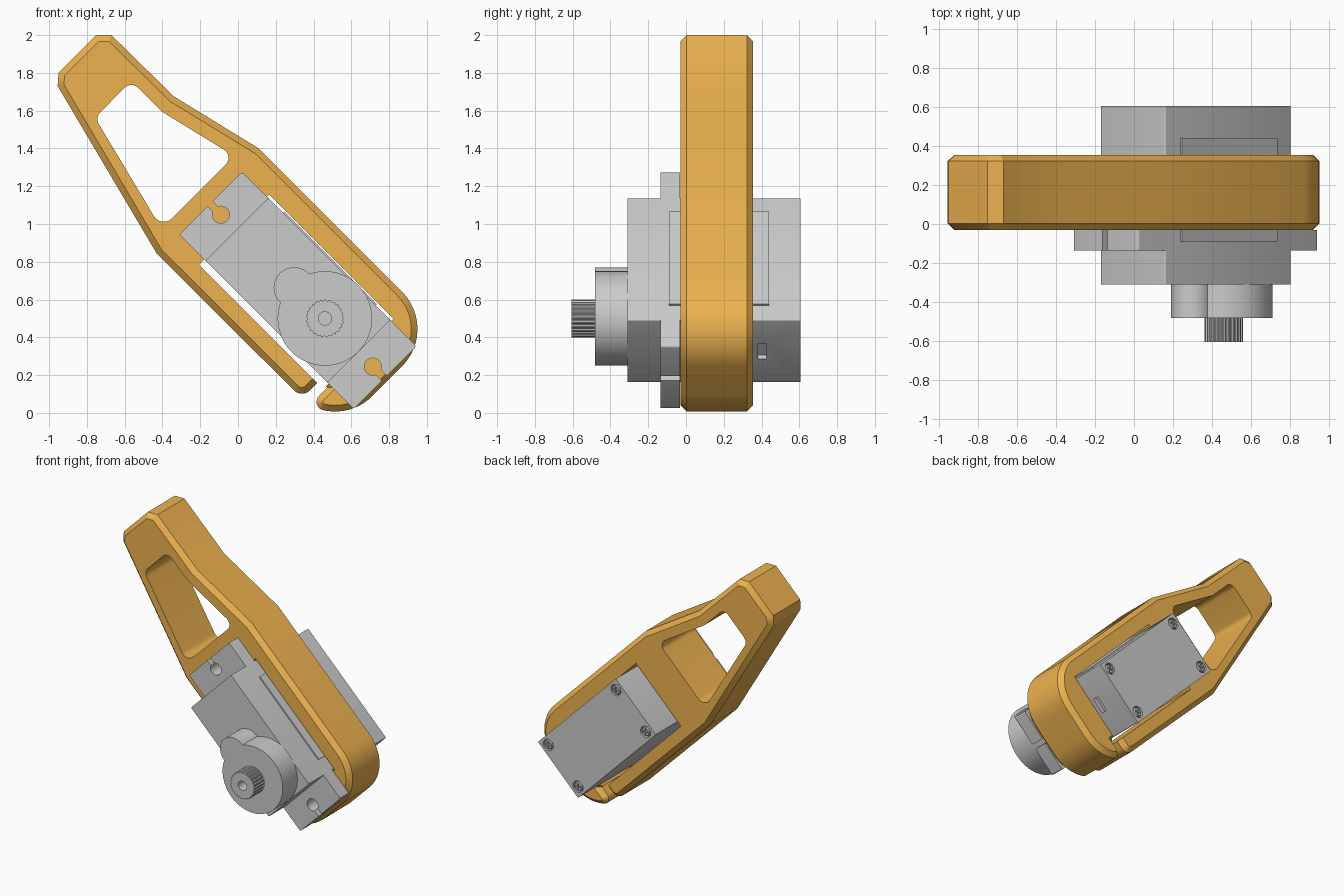
import bpy, bmesh
from math import sin, cos, tan, pi, sqrt, radians
from mathutils import Vector

cube = bpy.data.objects.get("Cube")
if cube:
    bpy.data.objects.remove(cube, do_unlink=True)

orange = bpy.data.materials.new("orange_plastic")
orange.use_nodes = True
orange.diffuse_color = (0.85, 0.45, 0.08, 1)
orange.node_tree.nodes["Principled BSDF"].inputs["Base Color"].default_value = orange.diffuse_color


def uv(u, v, r=0):
    """Point in the tilted motor frame (u along its length) as x, z, corner radius."""
    return ((u + v) / sqrt(2), (v - u) / sqrt(2), r)


def uv_arc(u, v, r, start, end, steps=10):
    """Arc in the motor frame between two angles in degrees."""
    angles = [radians(start + (end - start) * k / steps) for k in range(steps + 1)]
    return [uv(u + r * cos(a), v + r * sin(a)) for a in angles]


def rounded(corners, steps=8):
    """Polygon outline with each corner filleted by its own radius."""
    out = []
    for i, (x, z, r) in enumerate(corners):
        p = Vector((x, z))
        if r == 0:
            out.append(p)
            continue
        a = (Vector(corners[i - 1][:2]) - p).normalized()
        b = (Vector(corners[(i + 1) % len(corners)][:2]) - p).normalized()
        half = a.angle(b) / 2
        centre = p + (a + b).normalized() * r / sin(half)
        start = p + a * r / tan(half) - centre
        end = p + b * r / tan(half) - centre
        total = start.angle(end)
        for k in range(steps + 1):
            t = total * k / steps
            out.append(centre + (start * sin(total - t) + end * sin(t)) / sin(total))
    return out


def circle(c, r, n=48):
    return [Vector((c[0] + r * cos(2 * pi * k / n), c[1] + r * sin(2 * pi * k / n))) for k in range(n)]


def rect(u0, u1, v0, v1, r=0):
    return rounded([uv(u0, v0, r), uv(u0, v1, r), uv(u1, v1, r), uv(u1, v0, r)], 4)


def inset(outline, d):
    """Mitred inward offset of a closed outline."""
    n = len(outline)
    pts = [Vector(p[:2]) for p in outline]
    area = sum(pts[i - 1].x * pts[i].y - pts[i].x * pts[i - 1].y for i in range(n))
    side = 1 if area > 0 else -1
    dirs = [(pts[(i + 1) % n] - pts[i]).normalized() for i in range(n)]
    normals = [Vector((-e.y, e.x)) * side for e in dirs]
    return [p + (normals[i - 1] + normals[i]) * d / (1 + normals[i - 1].dot(normals[i]))
            for i, p in enumerate(pts)]


def prism(name, outline, y0, y1, chamfer=0):
    """Solid from an x-z outline between y0 and y1, optionally with chamfered rims."""
    rings = [(outline, y0), (outline, y1)]
    if chamfer:
        small = inset(outline, chamfer)
        rings = [(small, y0), (outline, y0 + chamfer), (outline, y1 - chamfer), (small, y1)]
    bm = bmesh.new()
    loops = [[bm.verts.new((p[0], y, p[1])) for p in ring] for ring, y in rings]
    bm.faces.new(loops[0])
    bm.faces.new(loops[-1][::-1])
    for low, high in zip(loops, loops[1:]):
        for i in range(len(low)):
            bm.faces.new((low[i], low[i - 1], high[i - 1], high[i]))
    bm.normal_update()
    bmesh.ops.recalc_face_normals(bm, faces=bm.faces)
    mesh = bpy.data.meshes.new(name)
    bm.to_mesh(mesh)
    bm.free()
    ob = bpy.data.objects.new(name, mesh)
    bpy.context.collection.objects.link(ob)
    return ob


def activate(ob):
    bpy.ops.object.select_all(action='DESELECT')
    ob.select_set(True)
    bpy.context.view_layer.objects.active = ob


def combine(ob, other, operation='DIFFERENCE'):
    activate(ob)
    mod = ob.modifiers.new("combine", 'BOOLEAN')
    mod.object, mod.operation, mod.solver = other, operation, 'EXACT'
    bpy.ops.object.modifier_apply(modifier=mod.name)
    bpy.data.objects.remove(other, do_unlink=True)


def finish(ob):
    activate(ob)
    bpy.ops.object.shade_smooth_by_angle(angle=radians(30))


# Motor extents in its tilted frame
U0, U1, V0, V1 = -0.692, 0.222, 0.447, 0.917
VM = (V0 + V1) / 2

# Arm: split clamp end with a rounded nose, tapering to a handle
outline = [(-0.75, 2, 0), (-0.67, 2, 0), (-0.34, 1.676, 0), (0.11, 1.40, 0), uv(0.44, 1.068, 0.28)]
outline += uv_arc(0.16, 0.566, 0.28, 0, -57.9)
outline += uv_arc(0.285, 0.367, 0.045, -70, -180)
outline += [uv(0.24, 0.43), uv(0.185, 0.43), uv(0.185, 0.294, 0.06),
            (-0.43, 0.843, 0), (-0.955, 1.73, 0), (-0.95, 1.80, 0)]
arm = prism("arm", rounded(outline, 12), -0.03, 0.355, 0.033)

# Handle window and motor pocket
window = [(-0.565, 1.757, 0.05), (-0.40, 1.593, 0.05), (-0.02, 1.36, 0.05),
          (-0.405, 0.975, 0.06), (-0.757, 1.563, 0.05)]
combine(arm, prism("window_cutter", rounded(window), -0.2, 0.6))
combine(arm, prism("pocket_cutter", rect(-0.70, 0.23, 0.408, 0.935), -0.2, 0.6))
arm.data.materials.clear()
arm.data.materials.append(orange)
finish(arm)

# Motor case with cable port and screw recesses
case = prism("motor_case", rect(U0, U1, V0, V1, 0.008), -0.31, 0.605)
combine(case, prism("port_cutter", rect(U1 - 0.03, U1 + 0.1, VM - 0.055, VM + 0.055), 0.38, 0.425))
margin = 0.06
spots = [uv(u, v) for u in (U0 + margin, U1 - margin) for v in (V0 + margin, V1 - margin)]
for s in spots:
    combine(case, prism("recess_cutter", circle(s, 0.042, 32), 0.58, 0.7))
finish(case)

# Screw heads with crossed slots
for i, (x, z, _) in enumerate(spots):
    screw = prism(f"case_screw_{i + 1}", circle((x, z), 0.034, 32), 0.57, 0.605, 0.006)
    for w, h in ((0.02, 0.005), (0.005, 0.02)):
        slot = [(x - w, z - h), (x + w, z - h), (x + w, z + h), (x - w, z + h)]
        combine(screw, prism("slot_cutter", slot, 0.595, 0.7))
    finish(screw)

# Raised label on the case side
finish(prism("side_label", rect(-0.58, 0.113, V1 - 0.02, V1 + 0.01), -0.09, 0.44))

# Mounting flange with a keyhole slot at each end
P0, P1 = -0.888, 0.418
flange = prism("mounting_flange", rect(P0, P1, V0, V1, 0.012), -0.135, -0.031)
for u, end in ((-0.806, P0 - 0.1), (0.331, P1 + 0.1)):
    combine(flange, prism("hole_cutter", circle(uv(u, VM - 0.004), 0.045, 32), -0.3, 0.1))
    slit = rect(min(u, end), max(u, end), VM - 0.022, VM + 0.014)
    combine(flange, prism("slit_cutter", slit, -0.3, 0.1))
finish(flange)

# Gear housing: large round boss plus small idler lobe
axis = (0.46, 0.5)
housing = prism("gear_housing", circle(axis, 0.25, 96), -0.483, -0.31)
combine(housing, prism("idler_lobe", circle((0.297, 0.663), 0.108), -0.483, -0.31), 'UNION')
finish(housing)

# Splined output shaft with a bore
teeth = 25
spline = []
for k in range(teeth * 4):
    r = 0.1 if k % 4 < 2 else 0.094
    a = 2 * pi * k / (teeth * 4)
    spline.append((axis[0] + r * cos(a), axis[1] + r * sin(a)))
shaft = prism("output_shaft", spline, -0.605, -0.47)
combine(shaft, prism("bore_cutter", circle(axis, 0.035, 32), -0.7, -0.5))
finish(shaft)
